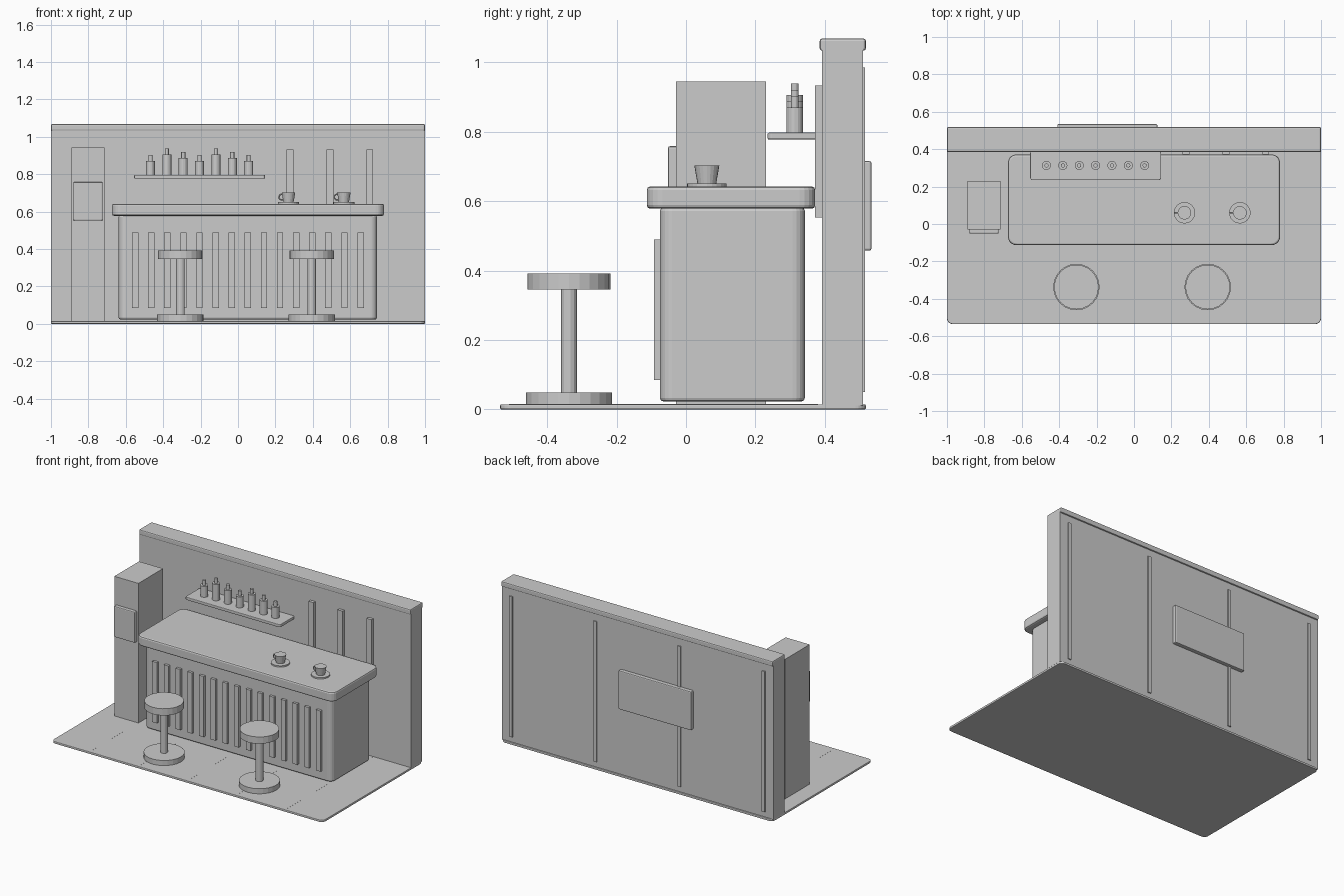
import bpy, bmesh
from mathutils import Matrix

if "Cube" in bpy.data.objects:
    bpy.data.objects.remove(bpy.data.objects["Cube"])

GREY = (0.6, 0.6, 0.6, 1)
mat = bpy.data.materials.new("plain grey")
mat.use_nodes = True
mat.diffuse_color = GREY
mat.node_tree.nodes["Principled BSDF"].inputs["Base Color"].default_value = GREY


def finish(bm, name):
    mesh = bpy.data.meshes.new(name)
    bm.to_mesh(mesh)
    bm.free()
    mesh.materials.append(mat)
    obj = bpy.data.objects.new(name, mesh)
    bpy.context.collection.objects.link(obj)
    return obj


def box(name, x, y, z, corner=0, edge=0):
    """Box from (min, max) ranges; corner rounds upright edges, edge softens the rims."""
    bm = bmesh.new()
    bmesh.ops.create_cube(bm, size=1)
    for v in bm.verts:
        for i, (lo, hi) in enumerate((x, y, z)):
            v.co[i] = lo if v.co[i] < 0 else hi
    if corner:
        upright = [e for e in bm.edges if abs(e.verts[0].co.z - e.verts[1].co.z) > 1e-4]
        bmesh.ops.bevel(bm, geom=upright, offset=corner, segments=5, profile=0.5, affect='EDGES')
    if edge:
        rims = [e for e in bm.edges
                if e.calc_face_angle(0) > 1.2 or (corner and abs(e.verts[0].co.z - e.verts[1].co.z) < 1e-5)]
        bmesh.ops.bevel(bm, geom=rims, offset=edge, segments=2, profile=0.5, affect='EDGES')
    return finish(bm, name)


def turned(name, x, y, profile, sides=24):
    """Stack of rings given as (radius, height), closed at both ends."""
    bm = bmesh.new()
    rings = []
    for r, z in profile:
        ring = bmesh.ops.create_circle(bm, segments=sides, radius=r,
                                       matrix=Matrix.Translation((x, y, z)))
        rings.append(ring["verts"])
    for a, b in zip(rings, rings[1:]):
        for i in range(sides):
            j = (i + 1) % sides
            bm.faces.new((a[i], a[j], b[j], b[i]))
    bm.faces.new(rings[0])
    bm.faces.new(rings[-1])
    bmesh.ops.recalc_face_normals(bm, faces=bm.faces)
    return finish(bm, name)


def centred(c, width):
    return (c - width / 2, c + width / 2)


# Floor with thin plank seams
box("floor", (-1, 1), (-0.535, 0.518), (0, 0.015), 0.03, 0.004)
for i in range(5):
    box(f"floor_seam_{i}", centred(-0.72 + 0.36 * i, 0.006), (-0.51, 0.38), (0.01, 0.0153))

# Back wall, cap and trims
box("wall", (-1, 1), (0.391, 0.509), (0.012, 1.04))
box("wall_cap", (-1, 1), (0.385, 0.518), (1.033, 1.068), 0, 0.007)
for i in range(3):
    box(f"wall_strip_{i}", centred(0.278 + 0.2135 * i, 0.036), (0.371, 0.4), (0.553, 0.933))
for i in range(4):
    box(f"back_batten_{i}", centred(-0.93 + 0.62 * i, 0.022), (0.5, 0.516), (0.05, 0.985))
box("back_panel", (-0.41, 0.125), (0.5, 0.534), (0.457, 0.715), 0, 0.006)

# Counter with slatted front
box("counter_body", (-0.638, 0.743), (-0.075, 0.342), (0.023, 0.582), 0.035, 0.01)
box("counter_top", (-0.674, 0.781), (-0.113, 0.372), (0.578, 0.642), 0.045, 0.01)
for i in range(15):
    box(f"counter_slat_{i}", centred(-0.55 + 0.0861 * i, 0.034), (-0.092, -0.06), (0.085, 0.489))

# Tall cabinet with a front panel
box("cabinet", (-0.89, -0.713), (-0.029, 0.23), (0.015, 0.944))
box("cabinet_panel", (-0.88, -0.724), (-0.052, -0.02), (0.552, 0.758), 0, 0.006)

# Shelf and bottles
box("shelf", (-0.555, 0.145), (0.235, 0.391), (0.777, 0.797), 0.012, 0.004)
for i in range(7):
    top = (0.87, 0.906, 0.888)[i % 3]
    x = -0.468 + 0.0875 * i
    turned(f"bottle_{i}", x, 0.313,
           [(0.024, 0.796), (0.024, top), (0.011, top), (0.011, top + 0.032)], 16)

# Stools
for i, x in enumerate((-0.308, 0.394)):
    y = -0.337
    turned(f"stool_base_{i}", x, y, [(0.124, 0.015), (0.124, 0.049)])
    turned(f"stool_post_{i}", x, y, [(0.023, 0.045), (0.023, 0.35)], 14)
    turned(f"stool_seat_{i}", x, y, [(0.119, 0.346), (0.119, 0.391)])

# Cups on saucers
for i, x in enumerate((0.27, 0.566)):
    y = 0.06
    turned(f"saucer_{i}", x, y, [(0.057, 0.641), (0.057, 0.651)])
    turned(f"cup_{i}", x, y, [(0.027, 0.65), (0.036, 0.702)], 20)
    bpy.ops.mesh.primitive_torus_add(location=(x - 0.036, y, 0.678), rotation=(1.5708, 0, 0),
                                     major_radius=0.015, minor_radius=0.004,
                                     major_segments=16, minor_segments=6)
    handle = bpy.context.object
    handle.name = f"cup_handle_{i}"
    handle.data.materials.append(mat)
